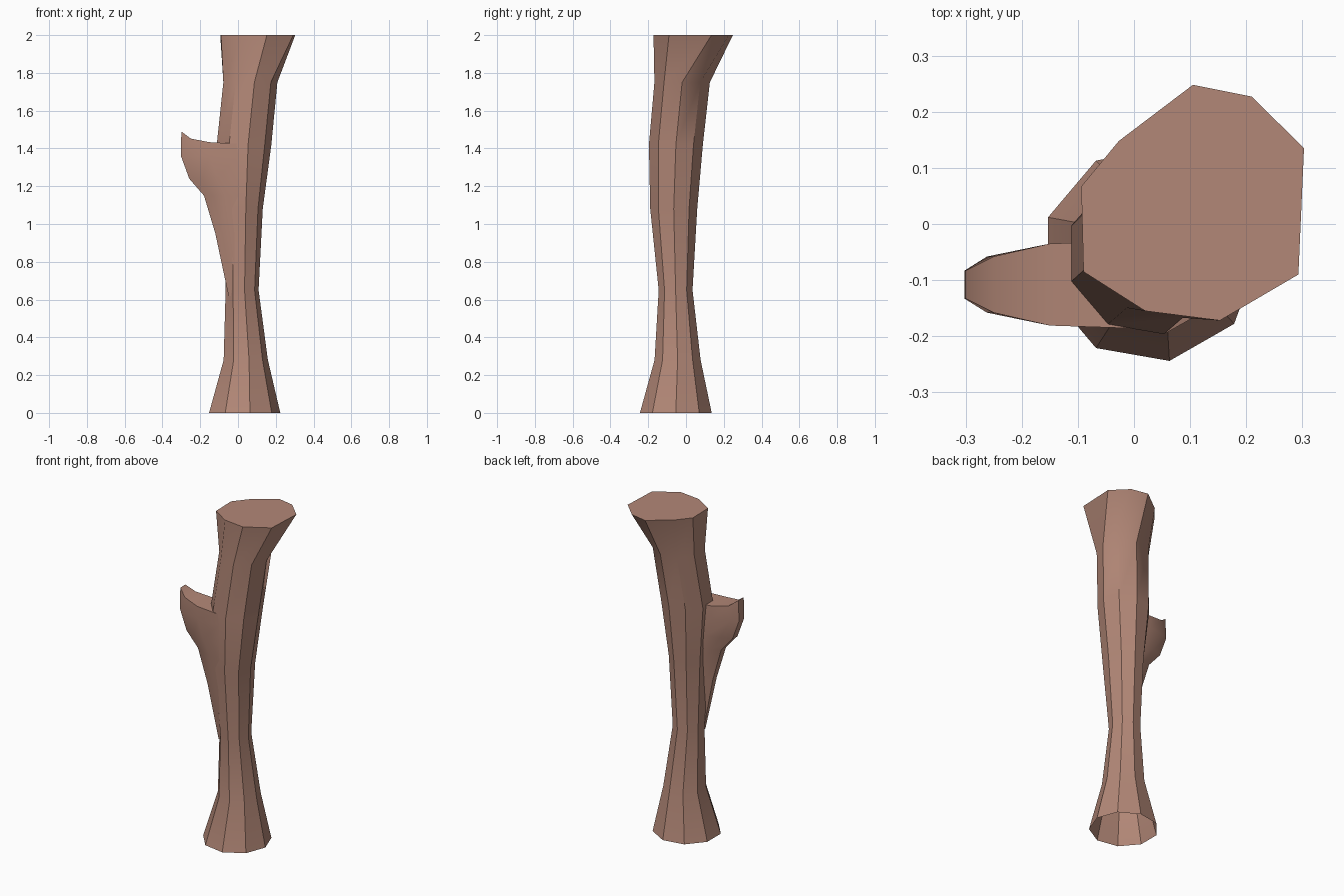
import bpy, bmesh
from math import cos, sin, radians

cube = bpy.data.objects.get("Cube")
if cube:
    bpy.data.objects.remove(cube, do_unlink=True)

bark = bpy.data.materials.new("brown bark")
bark.use_nodes = True
colour = (0.45, 0.245, 0.185, 1)
bark.diffuse_color = colour
bark.node_tree.nodes["Principled BSDF"].inputs["Base Color"].default_value = colour


def loft(name, rings, closed, caps):
    """Skin a list of point rings; caps lists extra faces as (ring, indices)."""
    bm = bmesh.new()
    rows = [[bm.verts.new(p) for p in ring] for ring in rings]
    n = len(rows[0])
    for a, b in zip(rows, rows[1:]):
        for i in range(n if closed else n - 1):
            j = (i + 1) % n
            bm.faces.new((a[i], a[j], b[j], b[i]))
    for r, idx in caps:
        bm.faces.new([rows[r][i] for i in idx])
    bmesh.ops.recalc_face_normals(bm, faces=bm.faces)
    mesh = bpy.data.meshes.new(name)
    bm.to_mesh(mesh)
    bm.free()
    obj = bpy.data.objects.new(name, mesh)
    mesh.materials.append(bark)
    bpy.context.collection.objects.link(obj)
    bpy.ops.object.select_all(action='DESELECT')
    obj.select_set(True)
    bpy.context.view_layer.objects.active = obj
    bpy.ops.object.shade_smooth_by_angle(angle=radians(35))
    return obj


# Trunk: nine-sided rings given as height, x range, y range; hollow at the base
SIDES = 9
levels = [
    (0.00, -0.163, 0.222, -0.245, 0.137),
    (0.28, -0.082, 0.157, -0.167, 0.078),
    (0.65, -0.070, 0.108, -0.145, 0.035),
    (1.08, -0.085, 0.130, -0.190, 0.060),
    (1.42, -0.120, 0.175, -0.197, 0.090),
    (1.75, -0.085, 0.207, -0.168, 0.127),
]
trunk_rings = []
for z, x0, x1, y0, y1 in levels:
    ring = []
    for i in range(SIDES):
        a = radians(-80 + 360 / SIDES * i)
        ring.append(((x0 + x1) / 2 + (x1 - x0) / 2 * 1.01 * cos(a),
                     (y0 + y1) / 2 + (y1 - y0) / 2 * 1.01 * sin(a), z))
    trunk_rings.append(ring)

# Uneven sawn top
top = [(0.153, -0.172), (0.293, -0.09), (0.303, 0.135), (0.21, 0.227), (0.105, 0.248),
       (-0.027, 0.148), (-0.094, 0.067), (-0.09, -0.085), (0.02, -0.155)]
trunk_rings.append([(x, y, 2.0) for x, y in top])
loft("trunk", trunk_rings, True, [(-1, range(SIDES))])

# Branch stub: mirrored half sections (inner, shoulder, corner, outer) about its own axis
AXIS_Y = -0.108
half_widths = (0.078, 0.073, 0.05, 0.025)
sections = [  # height, width factor, x of the four points
    (0.62, 0.35, (0.01, 0.00, -0.02, -0.05)),
    (0.95, 0.75, (0.01, -0.04, -0.085, -0.12)),
    (1.15, 0.95, (0.00, -0.07, -0.13, -0.18)),
    (1.24, 1.00, (0.00, -0.11, -0.19, -0.258)),
    (1.36, 1.00, (0.00, -0.15, -0.262, -0.302)),
    (1.43, 1.00, (0.00, -0.15, -0.25, -0.30)),
]
lip = (-0.005, 0.003, 0.022, 0.06)
branch_rings = []
for k, (z, f, xs) in enumerate(sections):
    rise = lip if k == len(sections) - 1 else (0, 0, 0, 0)
    half = [(x, w * f, z + r) for x, w, r in zip(xs, half_widths, rise)]
    branch_rings.append([(x, AXIS_Y + w, h) for x, w, h in half] +
                        [(x, AXIS_Y - w, h) for x, w, h in reversed(half)])
# The dished top is bridged with strips from side to side
strips = [(-1, (i, i + 1, 6 - i, 7 - i)) for i in range(3)]
loft("branch_stub", branch_rings, False, strips)
